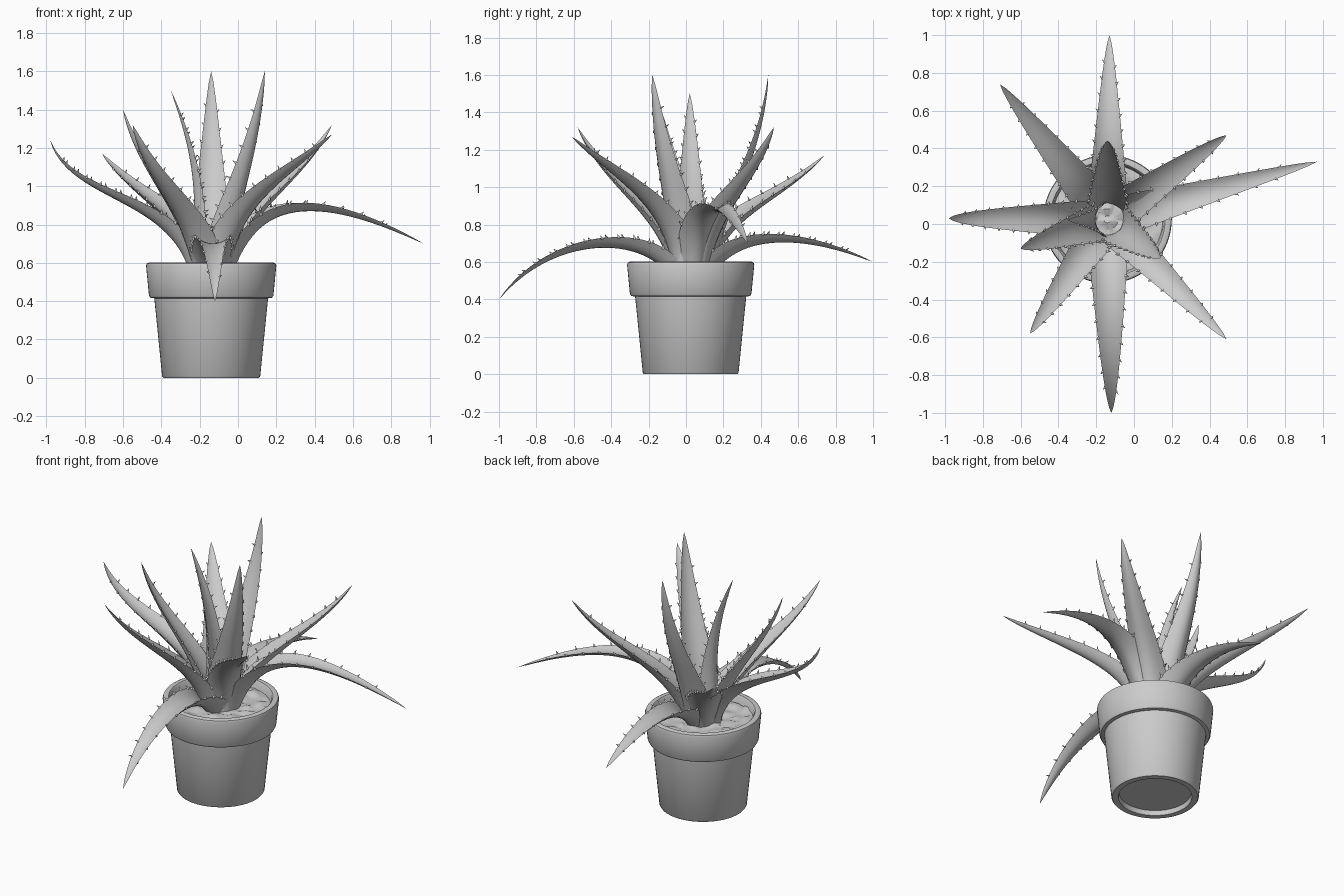
import bpy, bmesh, math
from mathutils import Vector, Matrix, noise

cube = bpy.data.objects.get("Cube")
if cube:
    bpy.data.objects.remove(cube, do_unlink=True)

CENTRE = Vector((-0.14, 0.025, 0))
UP = Vector((0, 0, 1))

grey = bpy.data.materials.new("plain_grey")
grey.use_nodes = True
COLOUR = (0.6, 0.6, 0.6, 1)
grey.diffuse_color = COLOUR
grey.node_tree.nodes["Principled BSDF"].inputs["Base Color"].default_value = COLOUR


def finish(bm, name, angle=40):
    bmesh.ops.recalc_face_normals(bm, faces=bm.faces)
    mesh = bpy.data.meshes.new(name)
    bm.to_mesh(mesh)
    bm.free()
    mesh.materials.append(grey)
    ob = bpy.data.objects.new(name, mesh)
    bpy.context.collection.objects.link(ob)
    bpy.ops.object.select_all(action='DESELECT')
    ob.select_set(True)
    bpy.context.view_layer.objects.active = ob
    bpy.ops.object.shade_smooth_by_angle(angle=math.radians(angle))
    return ob


def bridge(bm, a, b):
    n = len(a)
    for i in range(n):
        j = (i + 1) % n
        bm.faces.new((a[i], a[j], b[j], b[i]))


def ring(bm, r, z, n, bump=None):
    verts = []
    for i in range(n):
        a = math.tau * i / n
        p = CENTRE + Vector((r * math.cos(a), r * math.sin(a), z))
        if bump:
            p.z += bump(p)
        verts.append(bm.verts.new(p))
    return verts


# Pot: turned profile with a recessed underside, collar and rounded lip
bm = bmesh.new()
profile = [(0.21, 0.03), (0.215, 0), (0.25, 0), (0.256, 0.008), (0.297, 0.415),
           (0.318, 0.418), (0.325, 0.43), (0.34, 0.585), (0.336, 0.597),
           (0.325, 0.602), (0.305, 0.6), (0.297, 0.59), (0.285, 0.5)]
rings = [ring(bm, r, z, 64) for r, z in profile]
for a, b in zip(rings, rings[1:]):
    bridge(bm, a, b)
bm.faces.new(rings[0])
bm.faces.new(rings[-1])
finish(bm, "pot", 35)


# Soil: pebbly disc
def pebbles(p):
    d = noise.voronoi(p * 11)[0]
    return 0.035 * min(d[1] - d[0], 0.5)


bm = bmesh.new()
rings = [ring(bm, 0.296 * k / 16, 0.545, 64, pebbles) for k in range(1, 17)]
for a, b in zip(rings, rings[1:]):
    bridge(bm, a, b)
bm.faces.new(rings[0])
finish(bm, "soil", 30)


# Leaves: tapering channelled blades swept along a curve, with edge spines
def bezier(p, t):
    s = 1 - t
    pos = p[0]*s**3 + 3*p[1]*s*s*t + 3*p[2]*s*t*t + p[3]*t**3
    tan = (p[1]-p[0])*s*s + 2*(p[2]-p[1])*s*t + (p[3]-p[2])*t*t
    return pos, tan.normalized()


def half_width(t, w):
    return w * (0.75 + 0.25 * math.sin(min(t / 0.3, 1) * math.pi / 2)) * (1 - t) ** 0.72


def leaf(name, tip, bend1, bend2, w):
    tip = Vector(tip)
    flat = Vector((tip.x - CENTRE.x, tip.y - CENTRE.y, 0))
    out = flat.normalized()
    side = UP.cross(out)
    path = [Vector((0.06, 0.54)), Vector(bend1), Vector(bend2),
            Vector((flat.length, tip.z))]

    def frame(t):
        pos, tan = bezier(path, t)
        origin = CENTRE + out * pos.x + UP * pos.y
        return origin, out * tan.x + UP * tan.y, UP * tan.x - out * tan.y

    def cup(t):
        return 0.25 + 0.4 * (1 - t) ** 2

    bm = bmesh.new()
    steps, span = 28, 8
    rows = []
    for k in range(steps):
        t = k / steps
        o, _, n = frame(t)
        h = half_width(t, w)
        upper = [-1 + 2 * i / span for i in range(span + 1)]
        row = [bm.verts.new(o + side * u * h + n * h * cup(t) * (u * u - 0.4))
               for u in upper]
        row += [bm.verts.new(o + side * u * h
                             + n * h * (cup(t) * (u * u - 0.4) - 0.32 * (1 - u * u)))
                for u in reversed(upper[1:-1])]
        rows.append(row)
    for a, b in zip(rows, rows[1:]):
        bridge(bm, a, b)
    bm.faces.new(rows[0])
    point = bm.verts.new(tip)
    last = rows[-1]
    for i in range(len(last)):
        bm.faces.new((last[i], last[(i + 1) % len(last)], point))
    finish(bm, name, 50)

    # Spines lean outward and towards the tip along both edges
    bm = bmesh.new()
    for s in (-1, 1):
        for k in range(10):
            t = 0.16 + 0.078 * k + 0.012 * s
            o, tan, n = frame(t)
            h = half_width(t, w)
            d = (side * s * 0.55 + n * 0.75 + tan * 0.35).normalized()
            size = 0.034 - 0.012 * t
            root = o + side * s * h * 0.98 + n * h * cup(t) * 0.55
            turn = d.to_track_quat('Z', 'Y').to_matrix().to_4x4()
            bmesh.ops.create_cone(bm, cap_ends=True, segments=6, radius1=size * 0.27,
                                  radius2=0, depth=size,
                                  matrix=Matrix.Translation(root + d * size * 0.4) @ turn)
    finish(bm, name + "_spines", 60)


# Tip position, two bends as (distance from centre, height), half width
LEAVES = {
    "back_drooping_leaf": ((-0.13, 1.0, 0.6), (0.2, 0.8), (0.6, 0.78), 0.12),
    "front_drooping_leaf": ((-0.12, -1.0, 0.4), (0.2, 0.8), (0.75, 0.78), 0.125),
    "left_drooping_leaf": ((0.97, 0.33, 0.7), (0.2, 1.0), (0.6, 0.98), 0.12),
    "right_leaf": ((-0.98, 0.03, 1.24), (0.15, 0.98), (0.72, 0.92), 0.115),
    "back_right_leaf": ((-0.71, 0.74, 1.17), (0.16, 0.88), (0.58, 0.92), 0.125),
    "back_left_leaf": ((0.49, 0.47, 1.32), (0.14, 0.9), (0.55, 1.0), 0.12),
    "front_left_leaf": ((0.49, -0.61, 1.27), (0.08, 0.92), (0.55, 1.05), 0.12),
    "front_right_leaf": ((-0.55, -0.58, 1.32), (0.12, 0.88), (0.52, 0.98), 0.12),
    "inner_right_leaf": ((-0.6, -0.13, 1.4), (0.06, 0.85), (0.38, 1.05), 0.12),
    "inner_back_leaf": ((-0.14, 0.44, 1.6), (0.1, 0.85), (0.36, 1.1), 0.125),
    "inner_front_leaf": ((0.14, -0.18, 1.6), (0.06, 0.85), (0.27, 1.1), 0.13),
    "centre_leaf": ((-0.35, 0.02, 1.5), (0.03, 0.9), (0.06, 1.15), 0.1),
}
for name, spec in LEAVES.items():
    leaf(name, *spec)
